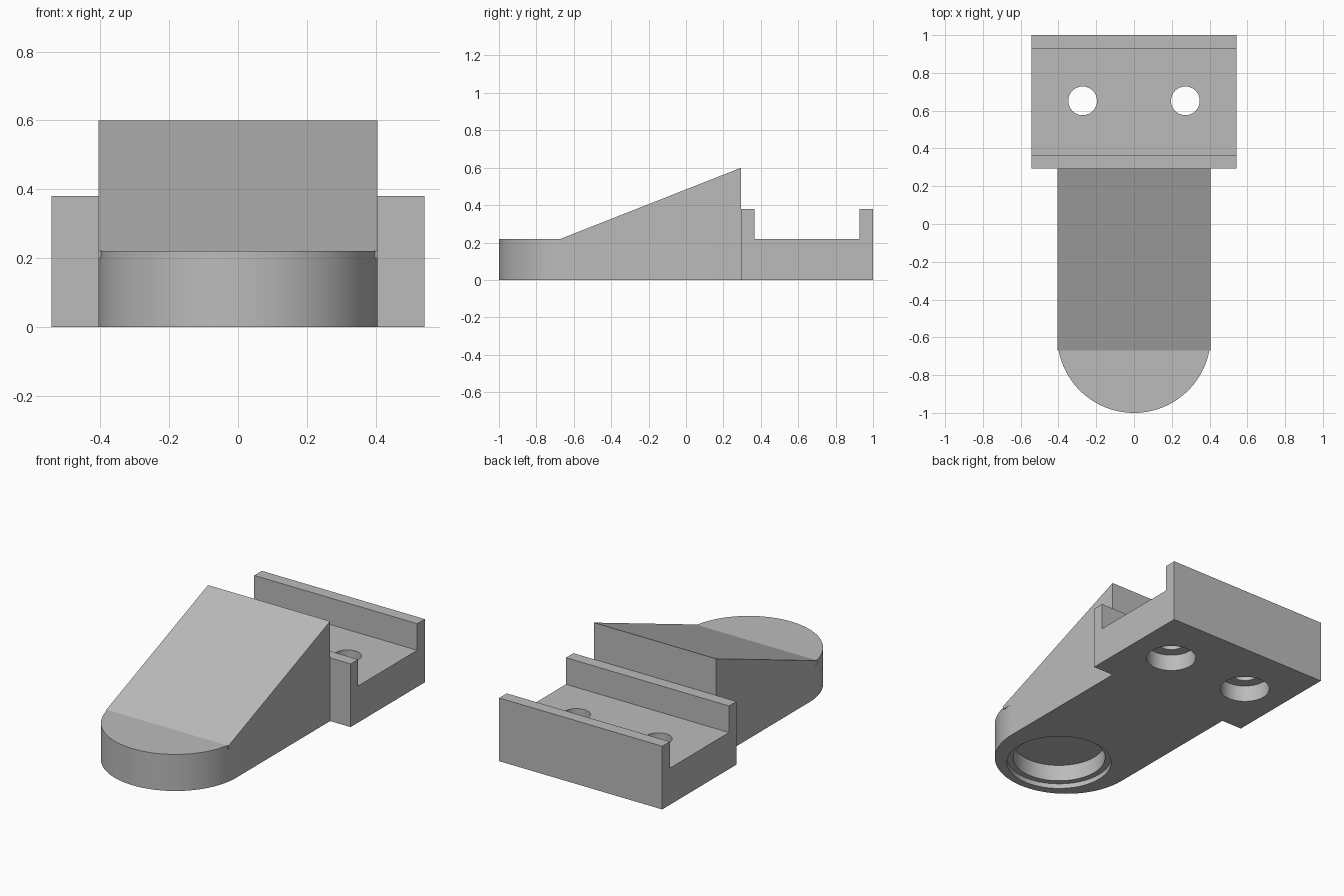
import bpy, bmesh, math
from mathutils import Matrix, Vector

if "Cube" in bpy.data.objects:
    bpy.data.objects.remove(bpy.data.objects["Cube"])

W = 0.406          # half width of the tongue
BACK = 0.295       # where the tongue meets the bracket

grey = bpy.data.materials.new("plain grey")
grey.diffuse_color = (0.5, 0.5, 0.5, 1)
grey.use_nodes = True
grey.node_tree.nodes["Principled BSDF"].inputs["Base Color"].default_value = grey.diffuse_color


def prism(name, points, direction):
    """Extrude a closed outline of 3D points along a direction."""
    bm = bmesh.new()
    face = bm.faces.new([bm.verts.new(p) for p in points])
    moved = bmesh.ops.extrude_face_region(bm, geom=[face])["geom"]
    bmesh.ops.translate(bm, vec=Vector(direction),
                        verts=[v for v in moved if isinstance(v, bmesh.types.BMVert)])
    bmesh.ops.recalc_face_normals(bm, faces=bm.faces)
    mesh = bpy.data.meshes.new(name)
    bm.to_mesh(mesh)
    bm.free()
    obj = bpy.data.objects.new(name, mesh)
    bpy.context.collection.objects.link(obj)
    mesh.materials.append(grey)
    return obj


def side_profile(name, yz, half):
    return prism(name, [(-half, y, z) for y, z in yz], (2 * half, 0, 0))


def disc_cutter(x, y, r, z0, z1, sides=64):
    ring = [(x + r * math.cos(2 * math.pi * i / sides),
             y + r * math.sin(2 * math.pi * i / sides), z0) for i in range(sides)]
    cutter = prism("cutter", ring, (0, 0, z1 - z0))
    cutter.hide_render = True
    return cutter


def combine(target, other, operation):
    """Apply a boolean and remove the helper."""
    bpy.context.view_layer.objects.active = target
    mod = target.modifiers.new("combine", "BOOLEAN")
    mod.operation, mod.solver, mod.object = operation, "EXACT", other
    bpy.ops.object.modifier_apply(modifier=mod.name)
    bpy.data.objects.remove(other)


# Tongue base with a half-round nose
nose = [(W * math.cos(a), -1 + W + W * math.sin(a), 0)
        for a in (math.pi + math.pi * i / 64 for i in range(65))]
body = prism("wedge_bracket", nose + [(W, BACK + 0.03, 0), (-W, BACK + 0.03, 0)], (0, 0, 0.22))

# Sloping wedge on the tongue
wedge = side_profile("wedge", [(-0.67, 0.2), (-0.67, 0.22), (BACK, 0.6), (BACK, 0.2)], W)
combine(body, wedge, "UNION")

# Channel-shaped mounting block with two lips
channel = side_profile("channel", [(BACK, 0), (1, 0), (1, 0.38), (0.928, 0.38), (0.928, 0.22),
                                   (0.366, 0.22), (0.366, 0.38), (BACK, 0.38)], 0.542)
combine(body, channel, "UNION")

# Screw holes, counterbored from below
for x in (-0.272, 0.272):
    combine(body, disc_cutter(x, 0.652, 0.076, -0.1, 0.3), "DIFFERENCE")
    combine(body, disc_cutter(x, 0.652, 0.139, -0.1, 0.1), "DIFFERENCE")

# Stepped round pocket under the nose
combine(body, disc_cutter(0, -0.66, 0.295, -0.1, 0.03), "DIFFERENCE")
combine(body, disc_cutter(0, -0.66, 0.26, -0.1, 0.13), "DIFFERENCE")

bpy.ops.object.select_all(action="DESELECT")
body.select_set(True)
bpy.context.view_layer.objects.active = body
bpy.ops.object.shade_smooth_by_angle(angle=math.radians(20))
